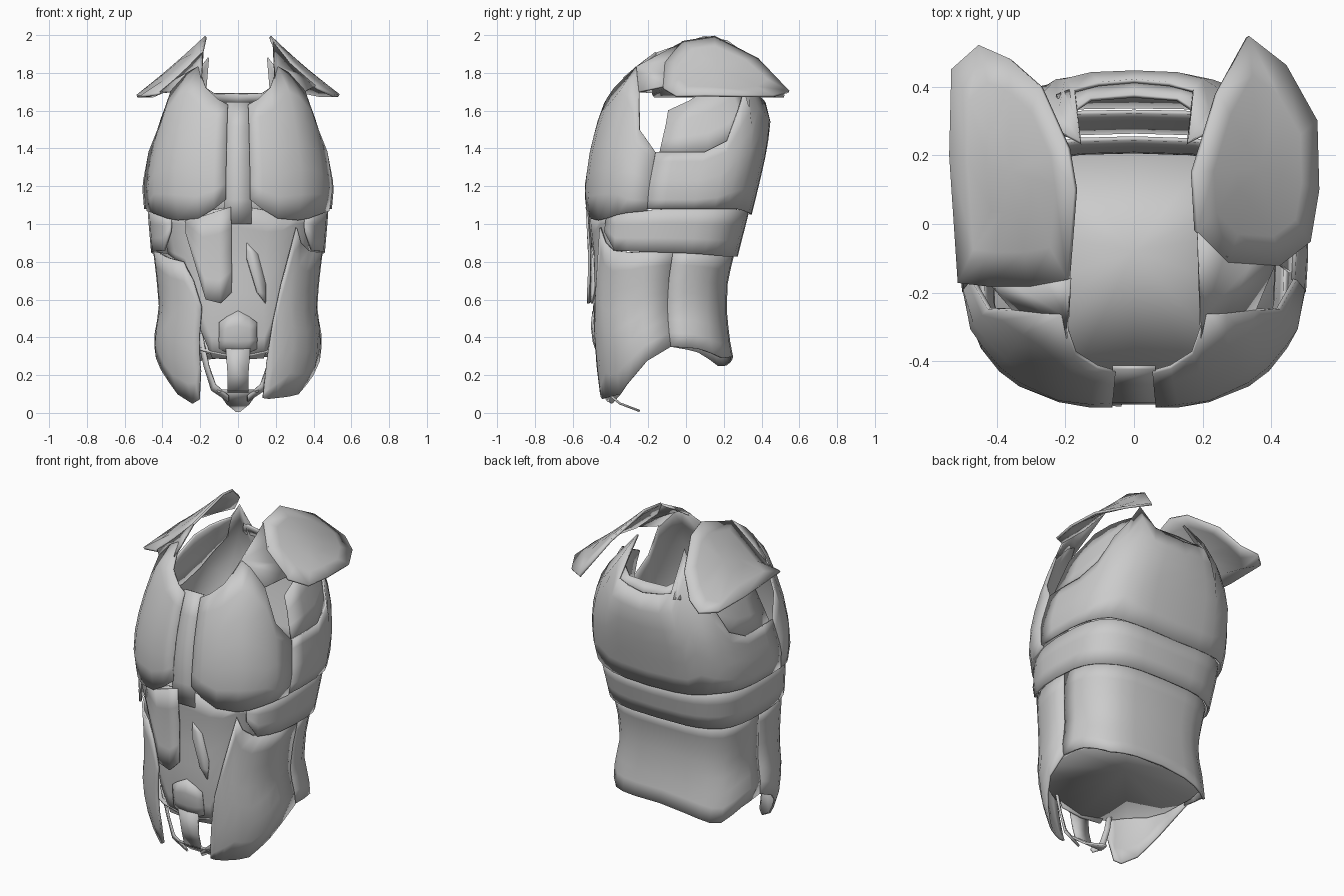
import bpy, bmesh
from math import sin, cos, pi, radians

if "Cube" in bpy.data.objects:
    bpy.data.objects.remove(bpy.data.objects["Cube"])

# Torso cross-sections: z, half width, front y, back y
RINGS = [(0.0, .33, -.42, .25), (.1, .37, -.45, .25), (.25, .42, -.475, .245), (.4, .43, -.49, .22),
         (.55, .405, -.505, .21), (.7, .42, -.50, .22), (.85, .44, -.50, .26), (1.05, .475, -.52, .33),
         (1.2, .495, -.525, .37), (1.4, .465, -.495, .42), (1.55, .435, -.455, .44),
         (1.7, .395, -.40, .40), (1.8, .335, -.34, .35), (1.9, .25, -.22, .25), (2.0, .19, -.15, .2)]
# Back roundness by height: boxy below, rounder at the neck
BACK = [(1.4, .6), (1.75, .85)]


def lerp_table(table, k):
    k = min(max(k, table[0][0]), table[-1][0])
    for p, q in zip(table, table[1:]):
        if k <= q[0]:
            t = (k - p[0]) / (q[0] - p[0])
            return [a + (b - a) * t for a, b in zip(p[1:], q[1:])]


def body(deg, z, off=0.0):
    """Point on the torso; 0 degrees is the front, 90 is +x."""
    hw, yf, yb = lerp_table(RINGS, z)
    a = radians(deg)
    s, c = sin(a), cos(a)
    e = 2 / 2.6 if c > 0 else lerp_table(BACK, z)[0]
    px = (abs(s) ** e) * (1 if s >= 0 else -1)
    py = (abs(c) ** e) * (-1 if c >= 0 else 1)
    return (px * hw + s * off, (yf + yb) / 2 + py * (yb - yf) / 2 - c * off, z)


def make(name, verts, faces, thick=.012, angle=24):
    me = bpy.data.meshes.new(name)
    me.from_pydata(verts, [], faces)
    bm = bmesh.new()
    bm.from_mesh(me)
    bmesh.ops.remove_doubles(bm, verts=bm.verts, dist=1e-4)
    bmesh.ops.recalc_face_normals(bm, faces=bm.faces)
    bm.to_mesh(me)
    bm.free()
    ob = bpy.data.objects.new(name, me)
    bpy.context.collection.objects.link(ob)
    m = ob.modifiers.new("thickness", 'SOLIDIFY')
    m.thickness, m.offset = thick, 0
    bpy.ops.object.select_all(action='DESELECT')
    ob.select_set(True)
    bpy.context.view_layer.objects.active = ob
    bpy.ops.object.shade_smooth_by_angle(angle=radians(angle))
    return ob


def grid_faces(cols, rows):
    return [(i * rows + j, (i + 1) * rows + j, (i + 1) * rows + j + 1, i * rows + j + 1)
            for i in range(cols - 1) for j in range(rows - 1)]


def plate(name, keys, lo=0.0, hi=0.0, bulge=0.0, rows=5, step=12):
    """Plate wrapped on the torso; keys are (angle, bottom z, top z)."""
    angs = []
    for p, q in zip(keys, keys[1:]):
        n = max(1, round((q[0] - p[0]) / step))
        angs += [p[0] + (q[0] - p[0]) * i / n for i in range(n)]
    angs.append(keys[-1][0])
    verts = []
    for i, a in enumerate(angs):
        z0, z1 = lerp_table(keys, a)
        for j in range(rows):
            t = j / (rows - 1)
            dome = bulge * sin(pi * t) * sin(pi * i / (len(angs) - 1))
            verts.append(body(a, z0 + (z1 - z0) * t, lo + (hi - lo) * t + dome))
    return make(name, verts, grid_faces(len(angs), rows))


def mirrored(keys):
    return [(-a, b, c) for a, b, c in reversed(keys)]


def wrap(keys):
    """Continue a right-side key list around the back to the left side."""
    return keys + [(360 - a, b, c) for a, b, c in reversed(keys[:-1])]


def ribbon(name, left, right):
    verts = [p for pair in zip(left, right) for p in pair]
    return make(name, verts, grid_faces(len(left), 2))


# Chest plates
pec = [(4, 1.13, 1.63), (10, 1.08, 1.66), (20, 1.03, 1.72), (36, 1.02, 1.83), (46, 1.03, 1.80),
       (58, 1.05, 1.70), (66, 1.06, 1.50), (80, 1.07, 1.38)]
plate("chest_plate_right", pec, .006, .006, .012, 7)
plate("chest_plate_left", mirrored(pec), .006, .006, .012, 7)
plate("sternum_strip", [(-5, 1.0, 1.645), (5, 1.0, 1.645)], -.002, -.002, rows=6)

# Back plates, overlapping downwards
plate("upper_back", wrap([(80, 1.08, 1.38), (98, 1.08, 1.38), (112, 1.08, 1.44), (124, 1.08, 1.60),
                          (136, 1.08, 1.70), (148, 1.07, 1.88), (160, 1.06, 1.67), (180, 1.05, 1.64)]),
      .012, 0, rows=7)
plate("middle_band", wrap([(44, .96, 1.03), (55, .86, 1.06), (90, .85, 1.08), (135, .83, 1.08),
                           (180, .83, 1.06)]), .014, -.006, rows=4)
# Lower back skirt, hanging lowest at the left corner
plate("back_skirt", [(92, .35, .86), (110, .34, .85), (140, .29, .84), (180, .30, .84), (215, .25, .84),
                     (228, .25, .84), (250, .32, .85), (268, .35, .86)], .006, -.008, rows=8)
plate("back_collar", [(152, 1.64, 1.73), (165, 1.63, 1.69), (180, 1.62, 1.69), (195, 1.63, 1.69),
                      (208, 1.64, 1.73)], -.006, -.03, rows=2)

# Recessed walls at the rear of the arm openings
liner = [(82, 1.37, 1.60), (100, 1.37, 1.70), (115, 1.43, 1.74), (138, 1.62, 1.78)]
plate("arm_lining_right", liner, -.01, -.04, rows=4)
plate("arm_lining_left", mirrored(liner), -.01, -.04, rows=4)

# Belly
belly = [(0, .28, 1.10), (14, .29, 1.07), (24, .45, 1.05), (36, .78, 1.04), (58, .84, 1.04)]
plate("belly", mirrored(belly)[:-1] + belly, -.025, -.006, rows=8, step=10)
plate("belly_panel", [(-30, .95, 1.02), (-18, .6, 1.04), (-8, .58, 1.07), (-2, .64, 1.09)],
      .016, .004, .006, rows=5)
plate("belly_boss", [(-9, .34, .48), (0, .30, .54), (9, .34, .48)], -.018, -.014, .02, rows=4, step=5)
plate("belly_ridge", [(3, .82, .90), (9, .64, .84), (15, .58, .68)], .004, -.008, rows=3)

# Hip plates, the left one cut further back
plate("hip_plate_right", [(15, .08, .26), (20, .075, .48), (27, .08, .68), (36, .085, .98), (42, .09, .90),
                          (52, .10, .86), (70, .20, .85), (92, .35, .86)], .01, .002, rows=8)
plate("hip_plate_left", [(-92, .35, .86), (-70, .23, .85), (-52, .10, .82), (-36, .05, .80),
                         (-28, .07, .70), (-22, .22, .56)], .01, .002, rows=8)

# Floor closing the underside of the belly
rimpts = [body(a, lerp_table([(0, .29), (40, .37), (90, .36), (180, .31)], min(a, 360 - a))[0], -.012)
          for a in range(0, 360, 20)]
n = len(rimpts)
make("lower_floor", rimpts + [(0, -.08, .42)], [(i, (i + 1) % n, n) for i in range(n)], .01)

# Crotch tab with pointed end and side straps
tab = [(.065, -.475, .34), (.055, -.455, .2), (.055, -.43, .11)]
tip = [(.11, -.435, .12), (.06, -.35, .05), (.01, -.245, .01)]
for nm, rows in (("crotch_tab", tab), ("crotch_tip", tip)):
    ribbon(nm, [(-w, y, z) for w, y, z in rows], [(w, y, z) for w, y, z in rows])
for nm, s in (("right", 1), ("left", -1)):
    ribbon("crotch_strap_" + nm,
           [(s * .19, -.44, .42), (s * .155, -.44, .25), (s * .12, -.44, .15), (s * .05, -.43, .09)],
           [(s * .215, -.43, .42), (s * .18, -.42, .25), (s * .14, -.42, .12), (s * .05, -.41, .06)])


# Shoulder guards: sheets that fall away from the neck
def guard_point(x, y):
    d = abs(x) - .17
    z = 2.0 - .96 * d + .3 * d * d - .85 * (y - .13) ** 2
    return (x, y, max(z, 1.685) - .008)


def shoulder(name, outline):
    cx = sum(p[0] for p in outline) / len(outline)
    cy = sum(p[1] for p in outline) / len(outline)
    k = len(outline)
    verts = [guard_point(cx + (x - cx) * f, cy + (y - cy) * f) for f in (1, .7, .35) for x, y in outline]
    faces = [(r * k + i, r * k + (i + 1) % k, (r + 1) * k + (i + 1) % k, (r + 1) * k + i)
             for r in range(2) for i in range(k)]
    faces += [(2 * k + i, 2 * k + (i + 1) % k, 3 * k) for i in range(k)]
    make(name, verts + [guard_point(cx, cy)], faces, .014)


shoulder("shoulder_guard_right", [(.33, .545), (.44, .46), (.53, .30), (.535, .1), (.51, -.05), (.42, -.12),
                                  (.27, -.11), (.18, -.02), (.17, .15), (.24, .38)])
shoulder("shoulder_guard_left", [(-.45, .52), (-.53, .45), (-.535, .2), (-.51, -.17), (-.42, -.18),
                                 (-.30, -.18), (-.19, -.16), (-.17, .1), (-.19, .22),
                                 (-.27, .40), (-.36, .48)])
# Yokes joining the chest plates to the guards
for nm, s, ys in (("right", 1, (-.02, -.09, -.11)), ("left", -1, (-.16, -.17, -.18))):
    ribbon("shoulder_yoke_" + nm, [body(s * a, z, .004) for a, z in ((27, 1.77), (36, 1.83), (46, 1.80), (58, 1.70))],
           [guard_point(s * x, y) for x, y in zip((.185, .26, .34), ys)] + [guard_point(s * .41, ys[2])])
